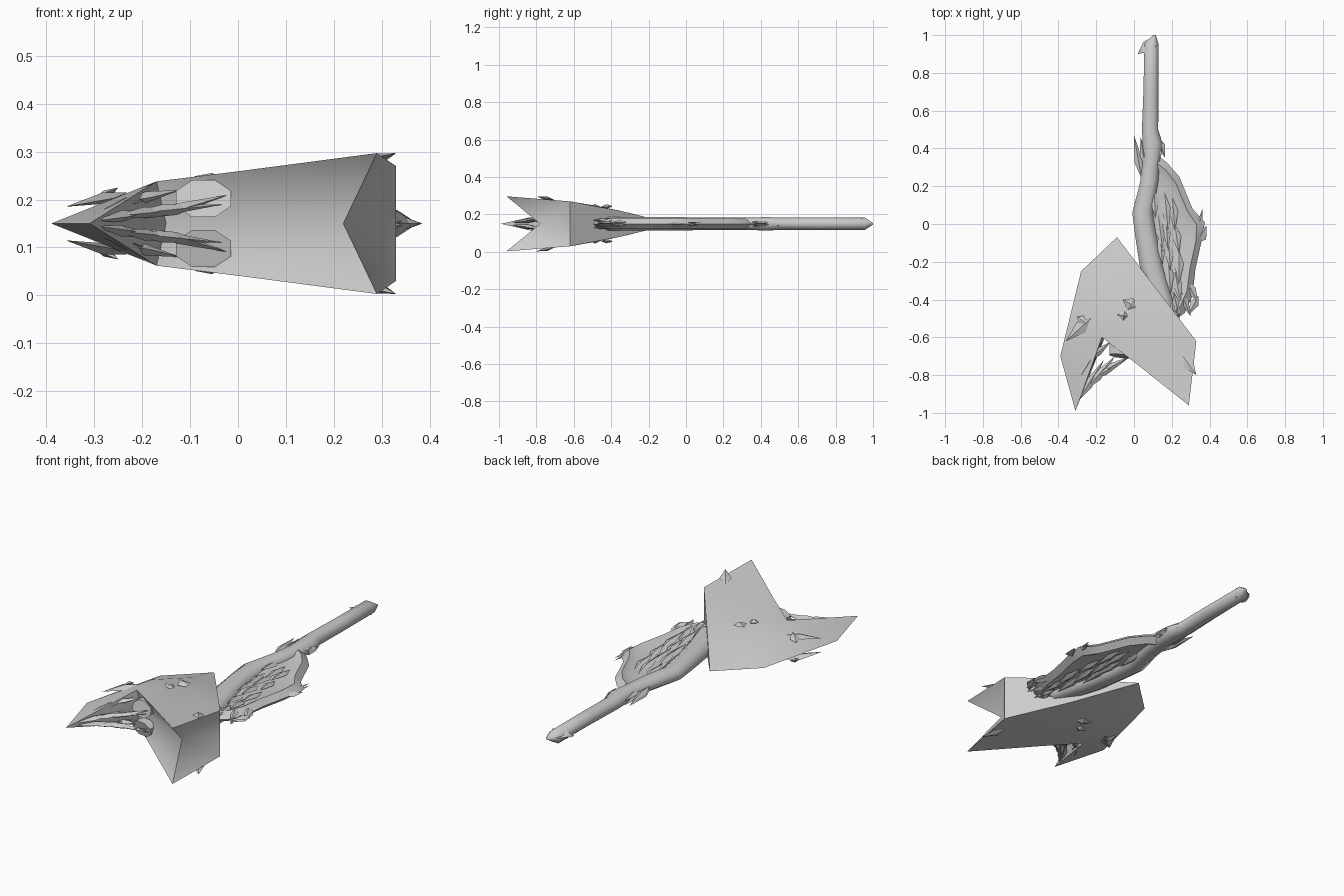
import bpy, bmesh, math, random
from mathutils import Vector

if "Cube" in bpy.data.objects:
    bpy.data.objects.remove(bpy.data.objects["Cube"])

random.seed(4)
MID = 0.15  # height of the mirror plane
grey = bpy.data.materials.new("grey_metal")
grey.diffuse_color = (0.6, 0.6, 0.6, 1)
grey.use_nodes = True
grey.node_tree.nodes["Principled BSDF"].inputs["Base Color"].default_value = grey.diffuse_color


def finish(name, bm, angle=60, solid=True):
    bmesh.ops.remove_doubles(bm, verts=bm.verts, dist=0.0005)
    if solid:
        bmesh.ops.recalc_face_normals(bm, faces=bm.faces)
    me = bpy.data.meshes.new(name)
    bm.to_mesh(me)
    bm.free()
    ob = bpy.data.objects.new(name, me)
    bpy.context.collection.objects.link(ob)
    me.materials.append(grey)
    for o in bpy.context.selected_objects:
        o.select_set(False)
    bpy.context.view_layer.objects.active = ob
    ob.select_set(True)
    bpy.ops.object.shade_smooth_by_angle(angle=math.radians(angle))
    return ob


def mirrored(name, pts, faces, angle=60):
    """Upper half given as offsets from the mid plane, lower half mirrored."""
    bm = bmesh.new()
    for s in (1, -1):
        vs = {k: bm.verts.new((p[0], p[1], MID + s * p[2])) for k, p in pts.items()}
        for f in faces:
            bm.faces.new([vs[k] for k in f])
    return finish(name, bm, angle)


def shard(bm, base, tip, width, thick=0.012):
    """Pointed sliver lying between two points."""
    a, b = Vector(base), Vector(tip)
    side = (b - a).cross(Vector((0, 0, 1))).normalized() * width / 2
    m = a.lerp(b, 0.4)
    ring = [m + side, m + Vector((0, 0, thick)), m - side, m - Vector((0, 0, thick))]
    va, vb = bm.verts.new(a), bm.verts.new(b)
    r = [bm.verts.new(p) for p in ring]
    for i in range(4):
        j = (i + 1) % 4
        bm.faces.new((va, r[i], r[j]))
        bm.faces.new((vb, r[j], r[i]))


def shards(name, items):
    """Each item: base xyz, tip xyz, width; z is an offset, mirrored."""
    bm = bmesh.new()
    for a, b, w in items:
        for s in ((1, -1) if abs(a[2]) + abs(b[2]) > 0 else (1,)):
            shard(bm, (a[0], a[1], MID + s * a[2]), (b[0], b[1], MID + s * b[2]), w)
    finish(name, bm, 30)


# Head: broad wedge with a thin left beak and a forked right end
head = dict(
    A=(-.09, -.07, 0), L1=(-.28, -.25, 0), L2=(-.39, -.70, 0), S=(-.31, -.99, 0),
    P=(-.17, -.60, .088), N=(0, -.73, .109), F=(.29, -.96, .147), R=(.33, -.62, .12),
    E=(.12, -.345, .068), M=(-.19, -.45, .08), C=(.02, -.48, .096),
    D=(-.08, -.25, .045), R0=(.33, -.62, 0), E0=(.12, -.345, 0),
    G=(.22, -.78, 0), K=(-.15, -.59, 0))
mirrored("head", head, [
    ("A", "L1", "D"), ("L1", "M", "D"), ("L1", "L2", "M"), ("L2", "S", "P"),
    ("L2", "P", "M"), ("D", "M", "C"), ("M", "P", "C"), ("P", "N", "C"),
    ("D", "C", "E"), ("A", "D", "E"), ("E", "C", "R"), ("C", "N", "R"),
    ("N", "F", "R"),
    ("A", "E", "E0"), ("E", "R", "R0", "E0"),        # rear wall
    ("R", "F", "G"), ("R", "G", "R0"),               # forked end
    ("F", "N", "G"), ("N", "K", "G"), ("N", "P", "K"),  # grooved front
    ("P", "S", "K")])

# Torn slivers along the beak and small barbs on the head
shards("beak_slivers", [
    ((-.30, -.94, .005), (-.16, -.72, .03), .05),
    ((-.26, -.88, .015), (-.10, -.70, .035), .05),
    ((-.24, -.83, .02), (-.03, -.71, .04), .04),
    ((-.28, -.80, .03), (-.17, -.62, .06), .05),
    ((-.20, -.80, .01), (-.02, -.70, .06), .04),
    ((-.24, -.72, .045), (-.12, -.62, .07), .04)])
shards("head_barbs", [
    ((-.23, -.50, .065), (-.36, -.62, .035), .07),
    ((-.30, -.49, .045), (-.25, -.53, .075), .05),
    ((.26, -.70, .125), (.33, -.80, .147), .06),
    ((.01, -.44, .09), (-.06, -.40, .097), .07),
    ((-.03, -.49, .09), (-.09, -.48, .099), .05)])

# Rounded plates tucked under the front opening
bm = bmesh.new()
for s in (1, -1):
    ring = []
    for i in range(8):
        t = math.radians(22.5 + 45 * i)
        x, z = -.072 + .062 * math.cos(t), .052 + .042 * math.sin(t)
        ring.append((x, -.70 - .12 * (x + .07) + .25 * (z - .05), z))
    f = [bm.verts.new((x, y, MID + s * z)) for x, y, z in ring]
    b = [bm.verts.new((x, y + .05, MID + s * z)) for x, y, z in ring]
    bm.faces.new(f)
    bm.faces.new(b[::-1])
    for i in range(8):
        j = (i + 1) % 8
        bm.faces.new((f[i], b[i], b[j], f[j]))
finish("front_plates", bm, 40)

# Handle: bent eight-sided rod (y, x centre, x radius, z radius)
rod = [(1.0, .108, .008, .004), (.955, .092, .037, .033), (.70, .09, .04, .033),
       (.50, .085, .043, .033), (.43, .098, .052, .036), (.34, .093, .045, .033),
       (.22, .08, .048, .034), (.06, .045, .054, .034), (-.06, .062, .056, .036),
       (-.22, .09, .06, .036), (-.42, .15, .06, .036)]
bm = bmesh.new()
prev = None
for y, cx, rx, rz in rod:
    ring = [bm.verts.new((cx + rx * math.cos(math.pi * (i + .5) / 4) / .924, y,
                          MID + rz * math.sin(math.pi * (i + .5) / 4) / .924))
            for i in range(8)]
    if prev:
        for i in range(8):
            bm.faces.new((prev[i], prev[(i + 1) % 8], ring[(i + 1) % 8], ring[i]))
    else:
        bm.faces.new(ring)
    prev = ring
bm.faces.new(prev)
finish("handle", bm, 60)

# Hook at the handle end
mirrored("end_hook", dict(a=(.11, .995, 0), b=(.05, .965, .006), c=(.02, .90, 0),
                          d=(.07, .91, .026), e=(.12, .94, .028)),
         [("a", "b", "e"), ("b", "d", "e"), ("b", "c", "d")], 40)

# Collar points where the rod leaves the grip
shards("collar_points", [
    ((.04, .24, .01), (0, .47, 0), .045), ((.06, .30, .01), (.035, .46, .01), .04),
    ((.12, .30, .015), (.13, .50, .01), .05), ((.13, .46, .005), (.165, .35, .005), .04)])

# Guard: curved outer rim around a thin web
outer = [(.13, .36), (.175, .325), (.24, .25), (.31, .08), (.375, .01), (.36, -.08),
         (.325, -.24), (.31, -.38), (.27, -.47), (.20, -.52)]
inner = [(.12, .28), (.16, .25), (.20, .19), (.255, .06), (.29, -.02), (.295, -.10),
         (.27, -.22), (.25, -.33), (.22, -.40), (.17, -.45)]
pts, faces = {}, []
for i, (o, n) in enumerate(zip(outer, inner)):
    pts[f"o{i}"] = (*o, 0)
    pts[f"r{i}"] = ((o[0] + n[0]) / 2, (o[1] + n[1]) / 2, .028)
    pts[f"n{i}"] = (*n, .010)
    pts[f"w{i}"] = (.10, n[1], .010)
    if i:
        for p, q in ("or", "rn", "nw"):
            faces.append((f"{p}{i-1}", f"{q}{i-1}", f"{q}{i}", f"{p}{i}"))
mirrored("guard", pts, faces, 45)

# Feather-like slivers layered over the web
items = []
for row, x0 in enumerate((.145, .19, .235)):
    for k in range(5):
        y = .20 - .13 * k - .03 * row + random.uniform(-.02, .02)
        x = x0 - .03 * abs(k - 2) * .5 + random.uniform(-.01, .01)
        items.append(((x, y, .010), (x + random.uniform(-.01, .03),
                                     y - random.uniform(.15, .22), .026), .05))
shards("guard_feathers", items)

# Loose spikes on the guard edge and near the head
shards("guard_spikes", [
    ((.32, -.15, .006), (.362, .08, .006), .05), ((.33, -.10, 0), (.385, -.01, 0), .07),
    ((.28, -.30, .01), (.34, -.42, .005), .05), ((.34, -.38, .004), (.29, -.48, .004), .05),
    ((.25, -.36, .02), (.30, -.49, .01), .04), ((.21, -.36, .02), (.24, -.50, .02), .04)])
